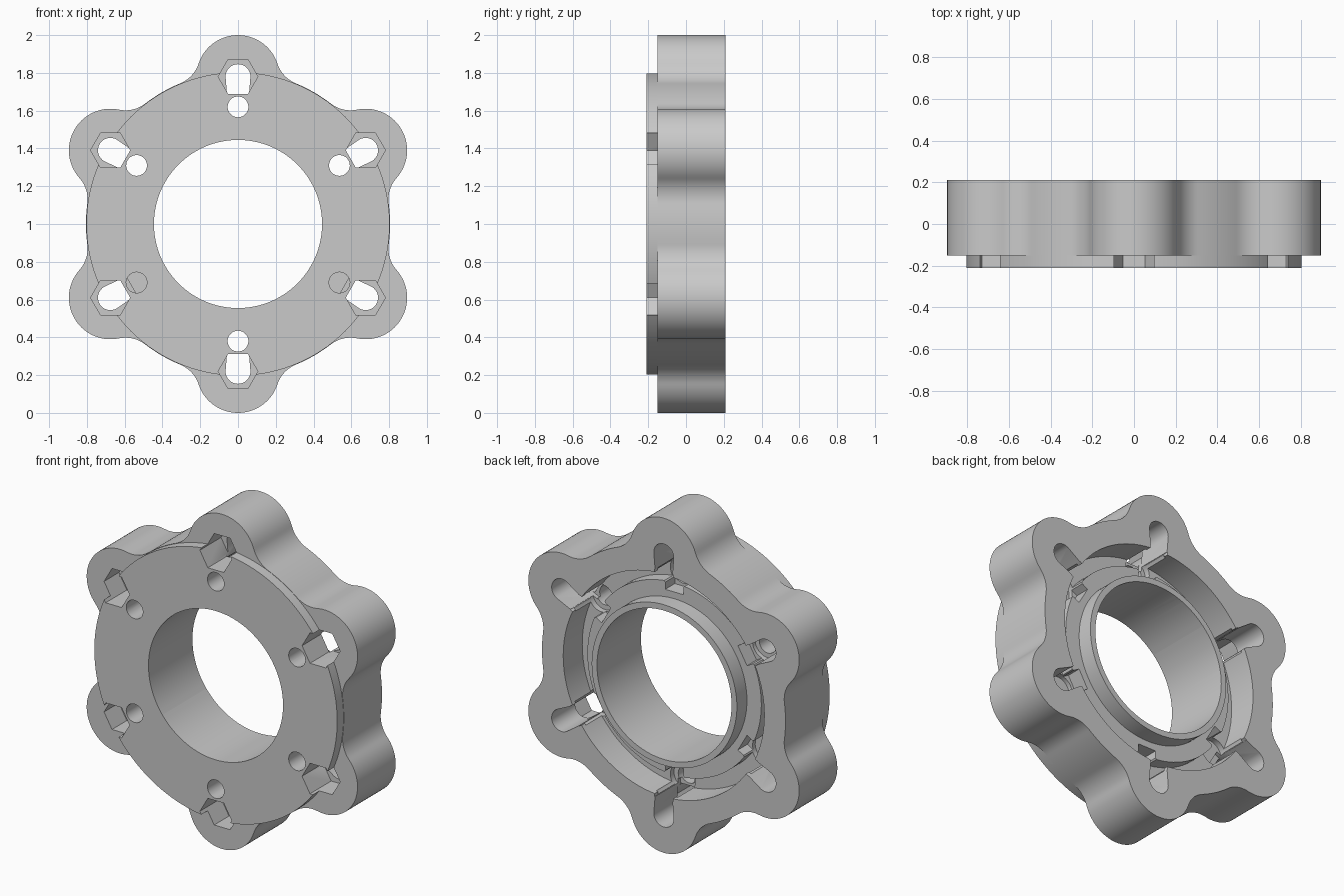
import bpy, bmesh, math
from math import cos, sin, pi, radians

cube = bpy.data.objects.get("Cube")
if cube:
    bpy.data.objects.remove(cube, do_unlink=True)

grey = bpy.data.materials.new("light_grey")
grey.use_nodes = True
COLOUR = (0.59, 0.59, 0.59, 1)
grey.diffuse_color = COLOUR
grey.node_tree.nodes["Principled BSDF"].inputs["Base Color"].default_value = COLOUR

LOBE_ANGLES = [radians(30 + 60 * k) for k in range(6)]
LOBE_C, LOBE_R = 0.78, 0.22      # lobe centre radius and lobe radius
CORE_R, FILLET_R = 0.805, 0.17   # outline between the lobes


def finish(name, bm):
    bmesh.ops.recalc_face_normals(bm, faces=bm.faces)
    mesh = bpy.data.meshes.new(name)
    bm.to_mesh(mesh)
    bm.free()
    mesh.materials.append(grey)
    ob = bpy.data.objects.new(name, mesh)
    bpy.context.scene.collection.objects.link(ob)
    return ob


def prism(name, pts, y0, y1):
    """Extrude an (x, z) outline around the main axis from y0 to y1."""
    bm = bmesh.new()
    face = bm.faces.new([bm.verts.new((x, y0, z + 1)) for x, z in pts])
    new = bmesh.ops.extrude_face_region(bm, geom=[face])["geom"]
    verts = [v for v in new if isinstance(v, bmesh.types.BMVert)]
    bmesh.ops.translate(bm, verts=verts, vec=(0, y1 - y0, 0))
    return finish(name, bm)


def lathe(name, profile, steps=96):
    """Sweep a closed (radius, y) profile around the main axis."""
    bm = bmesh.new()
    rings = [[bm.verts.new((r * cos(a), y, 1 + r * sin(a))) for r, y in profile]
             for a in (2 * pi * i / steps for i in range(steps))]
    n = len(profile)
    for i in range(steps):
        p, q = rings[i], rings[(i + 1) % steps]
        for j in range(n):
            k = (j + 1) % n
            bm.faces.new((p[j], p[k], q[k], q[j]))
    return finish(name, bm)


def arc(cx, cz, r, a0, a1, n):
    return [(cx + r * cos(a0 + (a1 - a0) * i / n), cz + r * sin(a0 + (a1 - a0) * i / n))
            for i in range(n + 1)]


def circle(cx, cz, r, n, start=0.0):
    return arc(cx, cz, r, start, start + 2 * pi, n)[:-1]


def turned(pts, a):
    """Turn an outline drawn along +x to angle a."""
    return [(x * cos(a) - z * sin(a), x * sin(a) + z * cos(a)) for x, z in pts]


def boolean(target, tool, operation):
    mod = target.modifiers.new("cut", 'BOOLEAN')
    mod.operation, mod.solver, mod.object = operation, 'EXACT', tool
    graph = bpy.context.evaluated_depsgraph_get()
    mesh = bpy.data.meshes.new_from_object(target.evaluated_get(graph))
    target.modifiers.clear()
    target.data = mesh
    bpy.data.objects.remove(tool, do_unlink=True)


def lobed_outline():
    """Six round lobes blended into the core circle by concave fillets."""
    reach, side = CORE_R + FILLET_R, LOBE_R + FILLET_R
    off = math.acos((reach ** 2 + LOBE_C ** 2 - side ** 2) / (2 * reach * LOBE_C))
    fx, fz = reach * cos(off), reach * sin(off)
    tip = math.atan2(fz, fx - LOBE_C)
    lobe = arc(LOBE_C, 0, LOBE_R, -tip, tip, 28)
    fillet = arc(fx, fz, FILLET_R, tip + pi, off + pi, 12)[1:]
    lower = [(x, -z) for x, z in reversed(fillet)]
    gap = radians(30) - off
    core = arc(0, 0, CORE_R, off, off + 2 * gap, 10)[1:-1]
    pts = []
    for a in LOBE_ANGLES:
        pts += turned(lower + lobe + fillet + core, a)
    return pts


# Lobed body with the thin round plate on its front
body = prism("lobed_housing", lobed_outline(), -0.15, 0.21)
boolean(body, prism("front_plate", circle(0, 0, 0.803, 120), -0.21, -0.14), 'UNION')

# Ring cavity in the back, leaving a thin rim round the bore and a lower ledge
cavity = [(0.665, 0.3), (0.665, 0.03), (0.575, 0.03), (0.575, 0.11),
          (0.48, 0.11), (0.48, 0.205), (0.40, 0.205), (0.40, 0.3)]
boolean(body, lathe("ring_cavity", cavity), 'DIFFERENCE')

# Central bore
boolean(body, prism("bore", circle(0, 0, 0.445, 96), -0.5, 0.5), 'DIFFERENCE')

# Hexagonal front pockets, slots to the back and counterbored round holes
for a in LOBE_ANGLES:
    hexagon = circle(0.78, 0, 0.105, 6, pi / 6)
    boolean(body, prism("hex_pocket", turned(hexagon, a), -0.3, -0.01), 'DIFFERENCE')
    slot = arc(0.78, 0, 0.066, -pi / 2, pi / 2, 16) + [(0.65, 0.055), (0.65, -0.055)]
    boolean(body, prism("slot", turned(slot, a), -0.03, 0.3), 'DIFFERENCE')
    groove = [(0.52, -0.06), (0.68, -0.06), (0.68, 0.06), (0.52, 0.06)]
    boolean(body, prism("groove", turned(groove, a), 0.02, 0.25), 'DIFFERENCE')
    counterbore = turned(circle(0.62, 0, 0.083, 32), a)
    boolean(body, prism("counterbore", counterbore, -0.005, 0.18), 'DIFFERENCE')
    hole = turned(circle(0.62, 0, 0.055, 32), a)
    boolean(body, prism("hole", hole, -0.5, 0.5), 'DIFFERENCE')

bpy.ops.object.select_all(action='DESELECT')
body.select_set(True)
bpy.context.view_layer.objects.active = body
bpy.ops.object.shade_smooth_by_angle(angle=radians(30))
